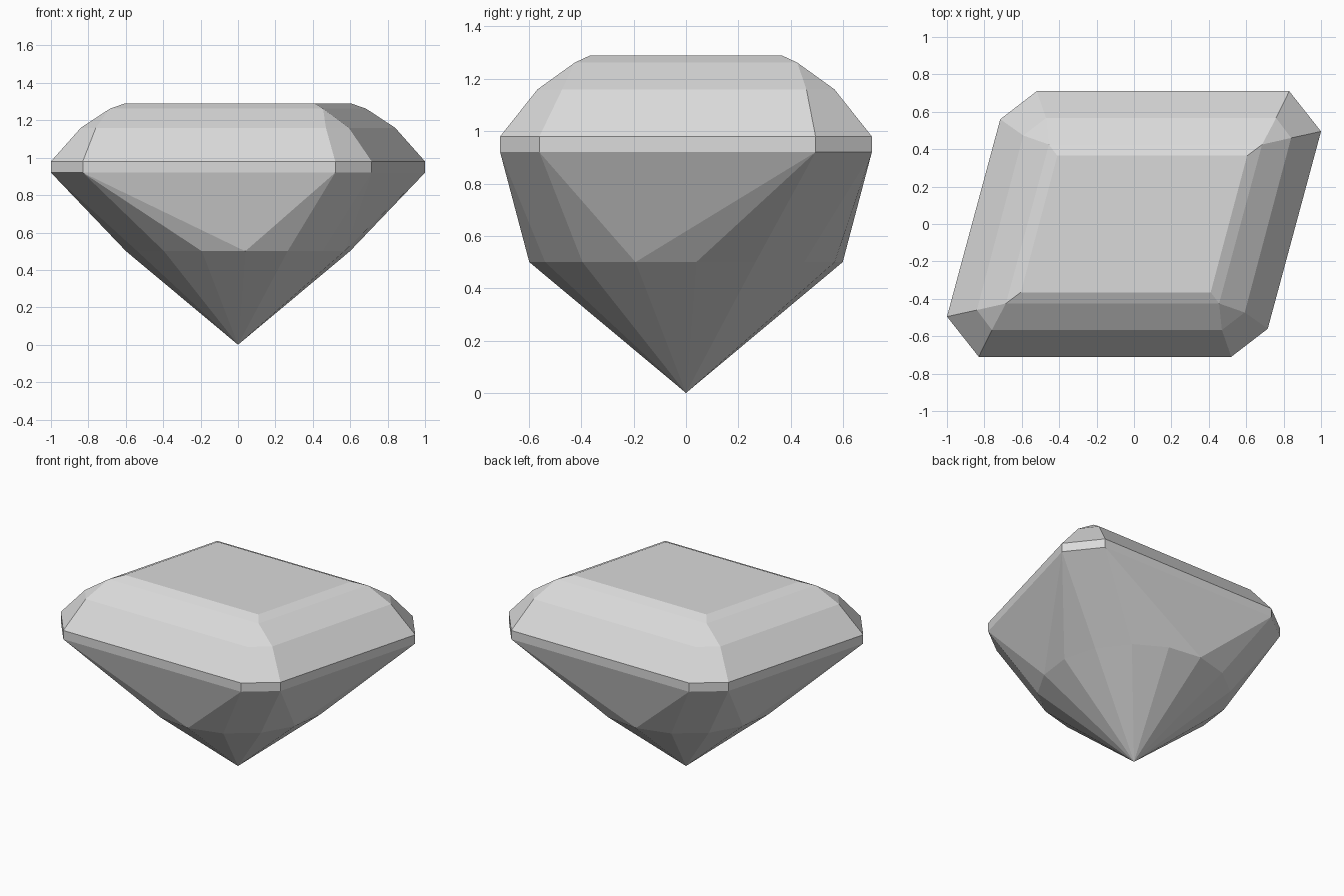
import bpy, bmesh, math

default = bpy.data.objects.get("Cube")
if default:
    bpy.data.objects.remove(default, do_unlink=True)

bm = bmesh.new()
cache = {}


def vert(p):
    key = tuple(round(c, 4) for c in p)
    if key not in cache:
        cache[key] = bm.verts.new(key)
    return cache[key]


def face(points):
    # Repeated points collapse, so quads may become triangles
    verts = list(dict.fromkeys(vert(p) for p in points))
    if len(verts) > 2:
        bm.faces.new(verts)


def ring(half, z):
    # Half an outline, completed by a half turn about the vertical axis
    return [(s * x, s * y, z) for s in (1, -1) for x, y in half]


def bridge(low, high):
    n = len(low)
    for i in range(n):
        j = (i + 1) % n
        face((low[i], low[j], high[j], high[i]))


# Girdle band, crown facets and flat table
outline = [(-0.83, -0.71), (0.52, -0.71), (0.715, -0.56), (1.0, 0.495)]
shoulder = [(-0.76, -0.567), (0.47, -0.567), (0.592, -0.473), (0.84, 0.46)]
bevel = [(-0.685, -0.425), (0.455, -0.425), (0.455, -0.425), (0.685, 0.425)]
table = [(-0.605, -0.365), (0.41, -0.365), (0.41, -0.365), (0.605, 0.365)]
girdle = ring(outline, 0.92)
layers = [girdle, ring(outline, 0.98), ring(shoulder, 1.16),
          ring(bevel, 1.262), ring(table, 1.29)]
for low, high in zip(layers, layers[1:]):
    bridge(low, high)
face(layers[-1])


# Pavilion: a sixteen-sided waist fanned up to the girdle
def waist(k):
    a = math.radians(3.75 + 22.5 * k)
    return (0.6 * math.cos(a), 0.6 * math.sin(a), 0.5)


spans = [(10, 12), (12, 13), (14, 15), (15, 17)]
spans += [(a + 8, b + 8) for a, b in spans]
for i, (first, last) in enumerate(spans):
    j = (i + 1) % len(spans)
    for k in range(first, last):
        face((girdle[i], waist(k), waist(k + 1)))
    face((girdle[i], waist(last), waist(spans[j][0]), girdle[j]))

# Lower point
for k in range(16):
    face((waist(k), (0, 0, 0), waist(k + 1)))

bmesh.ops.recalc_face_normals(bm, faces=bm.faces[:])
mesh = bpy.data.meshes.new("gemstone")
bm.to_mesh(mesh)
bm.free()

# Single grey material
grey = bpy.data.materials.new("light_grey")
grey.use_nodes = True
colour = (0.7, 0.7, 0.7, 1)
grey.diffuse_color = colour
grey.node_tree.nodes["Principled BSDF"].inputs["Base Color"].default_value = colour
mesh.materials.append(grey)

gem = bpy.data.objects.new("gemstone", mesh)
bpy.context.collection.objects.link(gem)
